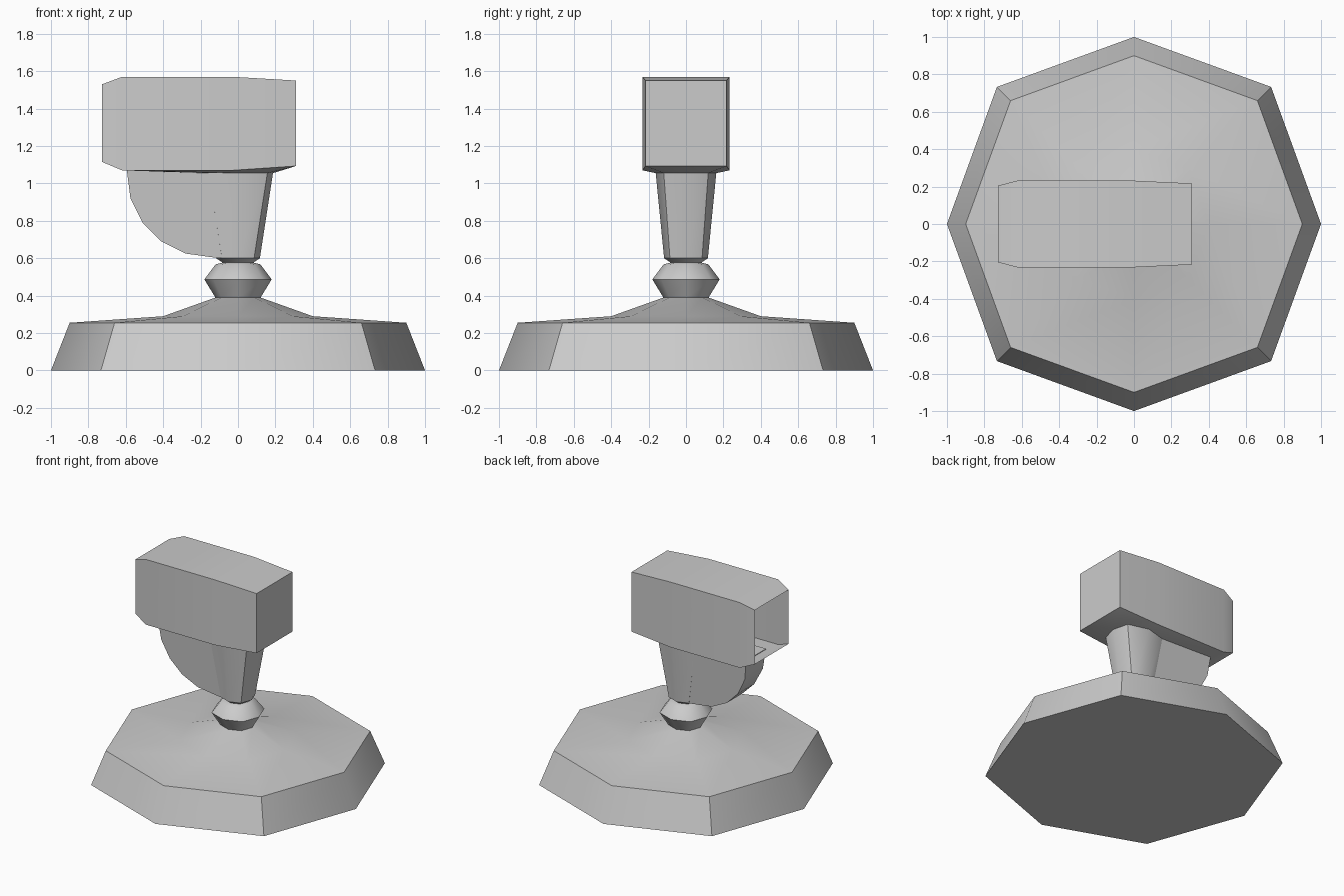
import bpy, bmesh, math

if "Cube" in bpy.data.objects:
    bpy.data.objects.remove(bpy.data.objects["Cube"], do_unlink=True)

grey = bpy.data.materials.new("plain grey")
grey.use_nodes = True
COLOUR = (0.6, 0.6, 0.6, 1)
grey.diffuse_color = COLOUR
grey.node_tree.nodes["Principled BSDF"].inputs["Base Color"].default_value = COLOUR


def finish(name, bm, angle=45):
    """Turn a bmesh into a named object with smoothing that keeps sharp edges."""
    bmesh.ops.recalc_face_normals(bm, faces=bm.faces)
    mesh = bpy.data.meshes.new(name)
    bm.to_mesh(mesh)
    bm.free()
    obj = bpy.data.objects.new(name, mesh)
    bpy.context.collection.objects.link(obj)
    mesh.materials.append(grey)
    bpy.ops.object.select_all(action='DESELECT')
    obj.select_set(True)
    bpy.context.view_layer.objects.active = obj
    bpy.ops.object.shade_smooth_by_angle(angle=math.radians(angle))
    return obj


def loft(rings, cap_start=True, cap_end=True):
    """Skin a list of equal-length point rings."""
    bm = bmesh.new()
    loops = [[bm.verts.new(p) for p in ring] for ring in rings]
    for a, b in zip(loops, loops[1:]):
        for i in range(len(a)):
            j = (i + 1) % len(a)
            bm.faces.new((a[i], a[j], b[j], b[i]))
    if cap_start:
        bm.faces.new(loops[0][::-1])
    if cap_end:
        bm.faces.new(loops[-1])
    return bm


def octagon(z, rx, ry=None, diag_x=0.733):
    """Eight-sided ring whose diagonal corners bulge slightly."""
    ry = ry or rx
    d = 0.733
    unit = [(1, 0), (diag_x, d), (0, 1), (-diag_x, d),
            (-1, 0), (-diag_x, -d), (0, -1), (diag_x, -d)]
    return [(x * rx, y * ry, z) for x, y in unit]


def rectangle(x, half_y, low, high):
    return [(x, -half_y, low), (x, half_y, low), (x, half_y, high), (x, -half_y, high)]


# Wide foot with a sloped rim and a low cone
foot = [(0, 1.0), (0.255, 0.9), (0.29, 0.4), (0.39, 0.12)]
finish("base", loft([octagon(z, r) for z, r in foot]))

# Faceted ball and the thin neck above it
ball = [(0.385, 0.118), (0.487, 0.18), (0.567, 0.12), (0.577, 0.08), (0.605, 0.08)]
finish("ball_joint", loft([octagon(z, r) for z, r in ball]))

# Flared post
post_top = octagon(1.055, 0.187, 0.162, 0.84)
finish("post", loft([octagon(0.575, 0.08), octagon(0.6, 0.117), post_top]), 35)

# Rounded fin behind the post, widening with height
fin_outline = [(0, 0.6), (-0.1, 0.6), (-0.28, 0.625), (-0.41, 0.69), (-0.51, 0.79),
               (-0.575, 0.92), (-0.595, 1.075), (0, 1.075)]


def fin_side(sign):
    return [(x, sign * (0.085 + 0.075 * (z - 0.6)), z) for x, z in fin_outline]


finish("rear_fin", loft([fin_side(-1), fin_side(1)]))

# Housing: a sleeve open at its left-hand end in the front elevation
sections = [(-0.727, 0.205, 1.115, 1.53), (-0.62, 0.233, 1.07, 1.57),
            (-0.03, 0.233, 1.07, 1.57), (0.31, 0.217, 1.093, 1.55)]
finish("housing", loft([rectangle(*s) for s in sections], cap_start=False))

# Shallow flange joining the underside of the housing to the post
bm = bmesh.new()
for x, half_y, low, high in sections[1:]:
    for side in (-1, 1):
        bm.verts.new((x, side * half_y, low))
for p in post_top:
    bm.verts.new(p)
bmesh.ops.convex_hull(bm, input=bm.verts)
bm.normal_update()
hidden = [f for f in bm.faces if f.normal.z > 0.5]
bmesh.ops.delete(bm, geom=hidden, context='FACES')
loose = [v for v in bm.verts if not v.link_faces]
bmesh.ops.delete(bm, geom=loose, context='VERTS')
finish("underside_flange", bm)
